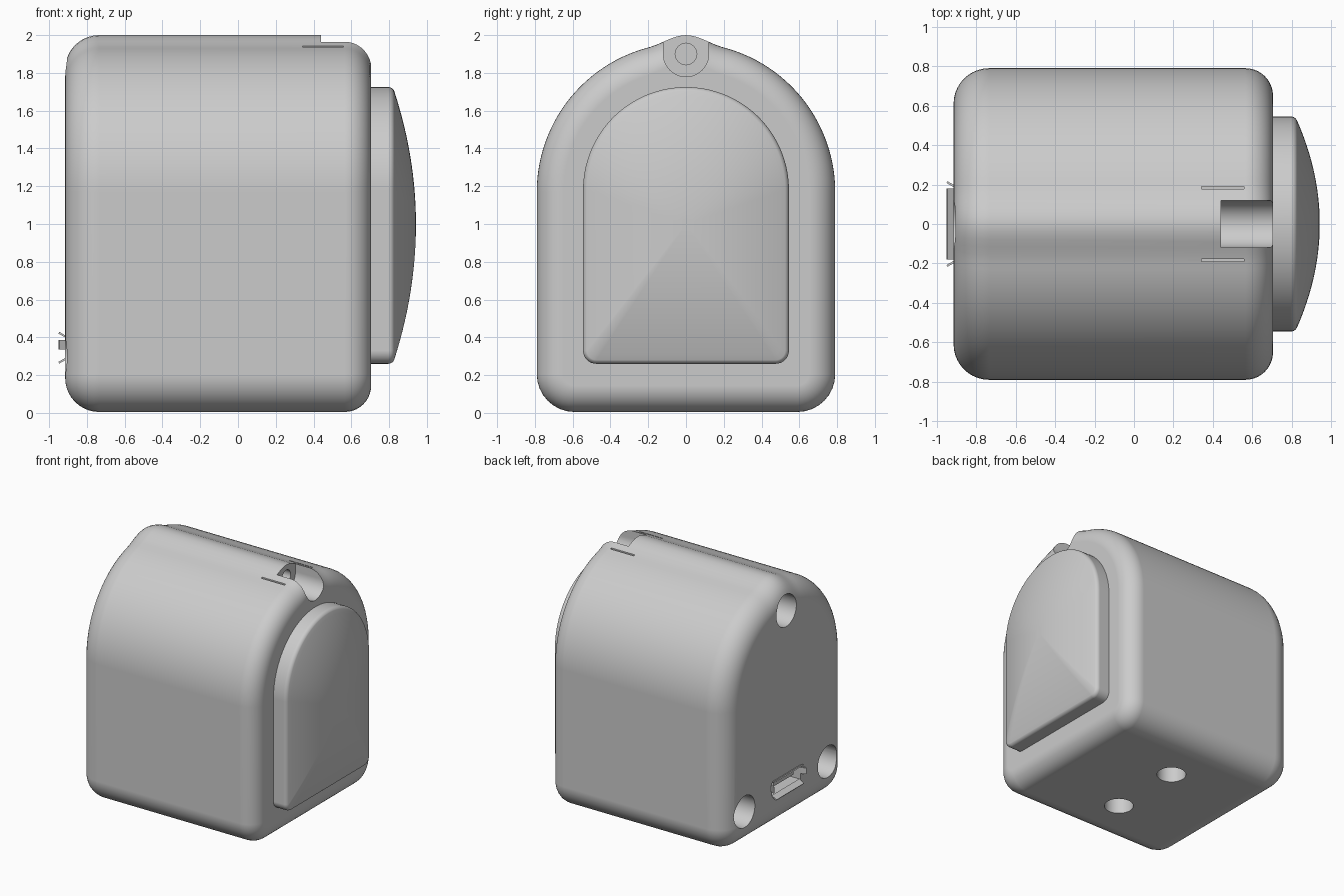
import bpy, bmesh
from math import sin, cos, pi, radians
from mathutils import Matrix, Vector

if "Cube" in bpy.data.objects:
    bpy.data.objects.remove(bpy.data.objects["Cube"])

grey = bpy.data.materials.new("light grey plastic")
grey.use_nodes = True
color = (0.6, 0.6, 0.6, 1)
grey.diffuse_color = color
grey.node_tree.nodes["Principled BSDF"].inputs["Base Color"].default_value = color


def make(name, bm, material=grey):
    bmesh.ops.recalc_face_normals(bm, faces=bm.faces)
    mesh = bpy.data.meshes.new(name)
    bm.to_mesh(mesh)
    bm.free()
    mesh.materials.append(material)
    obj = bpy.data.objects.new(name, mesh)
    bpy.context.collection.objects.link(obj)
    return obj


def arc(cy, cz, r, a0, a1, n):
    return [(cy + r * cos(a0 + (a1 - a0) * i / n),
             cz + r * sin(a0 + (a1 - a0) * i / n)) for i in range(n + 1)]


def arch(w, bottom, spring, corner, inset=0, ridge=0):
    """Round-topped outline in y-z, shrunk evenly by inset."""
    w, bottom, corner = w - inset, bottom + inset, max(corner - inset, 0.005)
    top = arc(0, spring, w, 0, pi, 64)
    top = [(y, z + (ridge * cos(pi * y / 0.4) ** 2 if abs(y) < 0.2 and z > spring else 0))
           for y, z in top]
    return (top + arc(-w + corner, bottom + corner, corner, pi, 1.5 * pi, 8)
            + arc(w - corner, bottom + corner, corner, 1.5 * pi, 2 * pi, 8))


def loft(name, sections):
    """Skin a list of (x, outline) sections and close both ends."""
    bm = bmesh.new()
    rings = [[bm.verts.new((x, y, z)) for y, z in pts] for x, pts in sections]
    for a, b in zip(rings, rings[1:]):
        for i in range(len(a)):
            j = (i + 1) % len(a)
            bm.faces.new((a[i], a[j], b[j], b[i]))
    bm.faces.new(rings[0])
    bm.faces.new(rings[-1])
    return make(name, bm)


def cylinder(name, r, depth, loc, axis="X"):
    bm = bmesh.new()
    turn = Matrix.Rotation(pi / 2, 4, "Y") if axis == "X" else Matrix()
    bmesh.ops.create_cone(bm, cap_ends=True, segments=48, radius1=r, radius2=r,
                          depth=depth, matrix=Matrix.Translation(loc) @ turn)
    return make(name, bm)


def box(name, size, loc, turn=Matrix()):
    bm = bmesh.new()
    bmesh.ops.create_cube(bm, size=1, matrix=Matrix.Translation(loc) @ turn
                          @ Matrix.Diagonal((*size, 1)))
    return make(name, bm)


def cut(target, cutters):
    for c in cutters:
        mod = target.modifiers.new("cut", "BOOLEAN")
        mod.operation, mod.solver, mod.object = "DIFFERENCE", "EXACT", c
        bpy.ops.object.select_all(action="DESELECT")
        bpy.context.view_layer.objects.active = target
        target.select_set(True)
        bpy.ops.object.modifier_apply(modifier=mod.name)
        bpy.data.objects.remove(c)


def smooth(obj):
    bpy.ops.object.select_all(action="DESELECT")
    bpy.context.view_layer.objects.active = obj
    obj.select_set(True)
    bpy.ops.object.shade_smooth_by_angle(angle=radians(30))
    mod = obj.modifiers.new("weighted normals", "WEIGHTED_NORMAL")
    mod.keep_sharp = True


# Body: arched block with rounded ends and a soft ridge along the top
X0, X1, STEPS = -0.915, 0.705, 10


def body_outline(d):
    return arch(0.79, 0.005, 1.17, 0.2, d, 0.04)


sections = []
for i in range(STEPS + 1):
    t = pi / 2 * i / STEPS
    sections.append((X0 + 0.18 * (1 - sin(t)), body_outline(0.18 * (1 - cos(t)))))
sections.reverse()
sections = sections[::-1] if sections[0][0] < sections[-1][0] else sections
start = sorted(sections, key=lambda s: s[0])
end = []
for i in range(STEPS + 1):
    t = pi / 2 * i / STEPS
    end.append((X1 - 0.14 * (1 - sin(t)), body_outline(0.14 * (1 - cos(t)))))
body = loft("body", start + end)

# Open channel at the top edge, with a blind hole in its end wall
cutters = [cylinder("channel_cutter", 0.12, 0.4, (0.64, 0, 1.9)),
           box("channel_top_cutter", (0.4, 0.24, 0.3), (0.64, 0, 2.05)),
           cylinder("pin_hole_cutter", 0.057, 0.5, (0.3, 0, 1.9))]
# Thin slits either side of the channel
for s in (-1, 1):
    cutters.append(box("slit_cutter", (0.215, 0.012, 0.1), (0.45, s * 0.183, 1.95)))
# Round holes in the flat end and the underside
for y, z in ((0, 1.75), (0.54, 0.3), (-0.54, 0.3)):
    cutters.append(cylinder("end_hole_cutter", 0.13, 0.5, (-0.9, y, z)))
for y in (-0.31, 0.31):
    cutters.append(cylinder("base_hole_cutter", 0.11, 0.4, (-0.11, y, 0), "Z"))
# Socket recess
cutters.append(box("socket_cutter", (0.4, 0.37, 0.11), (-0.9, 0, 0.345)))
cut(body, cutters)
smooth(body)

# Domed panel on the other end
def panel_outline(d):
    return arch(0.545, 0.26, 1.18, 0.07, d)


sections = [(0.66, panel_outline(0)), (0.795, panel_outline(0))]
for i in range(1, 6):
    t = radians(65) * i / 5
    sections.append((0.795 + 0.035 * sin(t), panel_outline(0.035 * (1 - cos(t)))))
rim_x, rim = sections[-1]
for i in range(1, 24):
    s = 1 - i / 24
    sections.append((rim_x + (0.942 - rim_x) * (1 - s * s),
                     [(y * s, 1.0 + (z - 1.0) * s) for y, z in rim]))
smooth(loft("front_panel", sections))

# Socket: flared lips and inner tongue
for s in (-1, 1):
    box("socket_long_lip", (0.05, 0.36, 0.01), (-0.927, 0, 0.345 + s * 0.067),
        Matrix.Rotation(s * radians(30), 4, "Y"))
    box("socket_end_lip", (0.05, 0.01, 0.05), (-0.927, s * 0.2, 0.36),
        Matrix.Rotation(-s * radians(30), 4, "Z"))
box("socket_tongue", (0.18, 0.26, 0.03), (-0.8, 0, 0.36))
